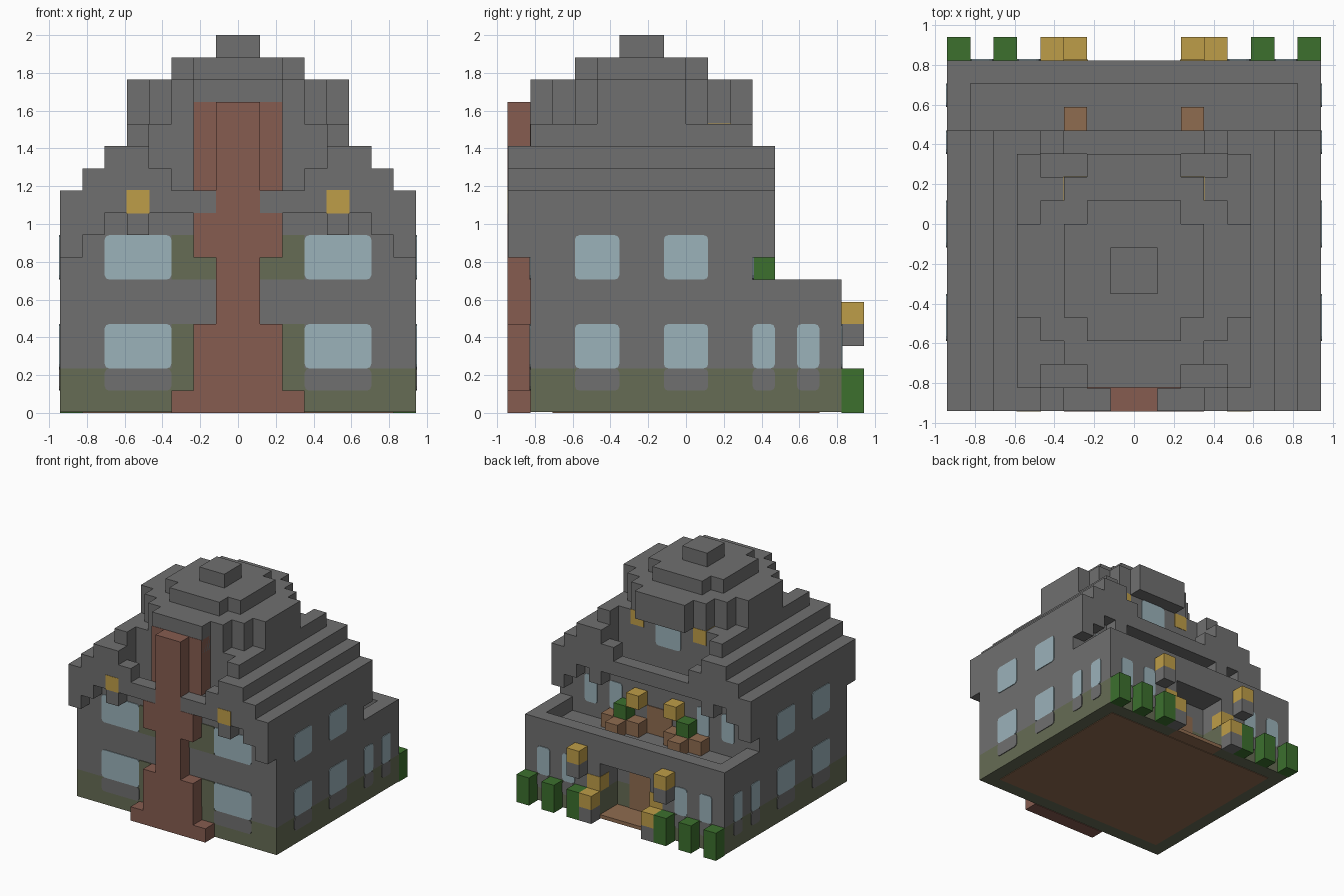
import bpy, bmesh
from mathutils import Vector

if "Cube" in bpy.data.objects:
    bpy.data.objects.remove(bpy.data.objects["Cube"])

U = 2 / 17      # one block
T = 0.05        # plate thickness in blocks
E = 0.025       # accents stand slightly proud


def material(name, rgb):
    m = bpy.data.materials.new(name)
    m.use_nodes = True
    m.diffuse_color = (*rgb, 1)
    bsdf = next(n for n in m.node_tree.nodes if n.type == 'BSDF_PRINCIPLED')
    bsdf.inputs["Base Color"].default_value = (*rgb, 1)
    return m


STONE = material("grey stone", (0.162, 0.162, 0.162))
GLASS = material("pale blue glass", (0.328, 0.445, 0.491))
BRICK = material("red brick", (0.238, 0.107, 0.08))
MOSS = material("mossy stone", (0.133, 0.15, 0.089))
GOLD = material("lantern gold", (0.515, 0.337, 0.065))
LEAF = material("leaf green", (0.045, 0.162, 0.027))
WOOD = material("brown wood", (0.275, 0.15, 0.08))


def part(name, mat, boxes, mirror=False, grow=0, rounded=False):
    """Join boxes (x0, x1, y0, y1, z0, z1 in blocks) into one object."""
    bm = bmesh.new()
    if mirror:
        boxes = boxes + [(-b[1], -b[0], *b[2:]) for b in boxes]
    for b in boxes:
        lo = Vector(b[0::2]) - Vector((grow,) * 3)
        hi = Vector(b[1::2]) + Vector((grow,) * 3)
        lo.z = max(lo.z, 0)
        size = hi - lo
        verts = bmesh.ops.create_cube(bm, size=1)["verts"]
        for v in verts:
            v.co = [((lo[i] + hi[i]) / 2 + v.co[i] * size[i]) * U for i in range(3)]
        if rounded:
            thin = min(range(3), key=lambda i: size[i])
            edges = {e for v in verts for e in v.link_edges
                     if abs((e.verts[0].co - e.verts[1].co)[thin]) > 0.001}
            bmesh.ops.bevel(bm, geom=list(edges), offset=0.2 * U, segments=2,
                            profile=0.5, affect='EDGES')
    mesh = bpy.data.meshes.new(name)
    bm.to_mesh(mesh)
    bm.free()
    mesh.materials.append(mat)
    bpy.context.collection.objects.link(bpy.data.objects.new(name, mesh))


def disc(halves, z0, z1, y=-2, skip_last=False):
    """Blocky round layer: one row pair per half width."""
    out = []
    for d, h in enumerate(halves):
        if not (skip_last and d == len(halves) - 1):
            out.append((-h, h, y + d, y + d + 1, z0, z1))
            out.append((-h, h, y - d - 1, y - d, z0, z1))
    return out


# Ground floor, walls and terrace block with a recessed porch
part("floor", WOOD, [(-7, 7, -6, 6, 0, 0.06)])
part("plinth", MOSS, [(-8, 8, -7, 5, 0.04, 2)])
part("plinth_back", MOSS, [(2, 8, 5, 7, 0.04, 2)], mirror=True)
part("main_walls", STONE, [(-8, 8, -7, 3, 2, 9)])
part("terrace_block", STONE, [(-8, 8, 3, 5, 2, 5), (-2, 2, 5, 7, 4, 5)])
part("terrace_wings", STONE, [(2, 8, 5, 7, 2, 5)], mirror=True)
part("parapet", STONE, [(-8, 8, 6, 7, 5, 6), (-8, -7, 3, 6, 5, 6), (7, 8, 3, 6, 5, 6)])
part("porch_floor", WOOD, [(-2, 2, 5, 7, 0.04, 0.3)])
part("porch_doors", WOOD, [(-1, 1, 5, 5 + T, 0.3, 3)])
part("terrace_door", WOOD, [(-1, 1, 3, 3 + T, 5, 7)])

# Stepped roof slopes
steps = [(7 - i, 8 - i, -7, 3, 9, 10 + i) for i in range(4)]
part("roof_slopes", STONE, steps + [(3, 4, -6, 2, 9, 13)], mirror=True)

# Jagged gable trims, front and back: bottom and top of each column
trim = [(7, 10), (8, 11), (9, 12), (8, 12), (9, 11), (9, 10), (9, 10), (9, 10)]
for name, y in (("front_gable_trim", -8), ("back_gable_trim", 3)):
    part(name, STONE, [(7 - i, 8 - i, y, y + 1, lo, hi)
                       for i, (lo, hi) in enumerate(trim)], mirror=True)

# Round tower rising out of the roof
ROUND = (5, 5, 4, 3, 2)
part("tower_base", STONE, disc(ROUND, 9, 13, skip_last=True))
part("tower_drum", STONE, disc(ROUND, 13, 15))
part("tower_cap", STONE, disc((3, 3, 2), 15, 16))
part("tower_finial", STONE, disc((1,), 16, 17))

# Brick chimney on the front, wide and narrow stages
stages = [(3, 0, 1), (2, 1, 4), (1, 4, 7), (2, 7, 9), (1, 9, 14)]
part("chimney", BRICK, [(-w, w, -8 - E, -7, a, b) for w, a, b in stages])
part("chimney_back", BRICK, [(-2, 2, -7 - E, -6, 10, 14)])

# Moss and bare stone patches on the walls
part("moss_patches", MOSS, [(2, 3, -7 - T, -7, 2, 4), (1, 3, -7 - T, -7, 6, 8)], mirror=True)
sills = [(3, 6, -7 - T, -7, 1, 2)]
sills += [(8, 8 + T, y, y + w, 1, 2) for y, w in ((-5, 2), (-1, 2), (3, 1), (5, 1))]
sills += [(x, x + 1, 7, 7 + T, 1, 2) for x in (4, 6)]
part("window_sills", STONE, sills, mirror=True, rounded=True)

# Windows
panes = []
for z in (2, 6):
    panes.append((3, 6, -7 - T, -7, z, z + 2))
    panes += [(8, 8 + T, y, y + 2, z, z + 2) for y in (-5, -1)]
panes += [(8, 8 + T, y, y + 1, 2, 4) for y in (3, 5)]
panes += [(x, x + 1, 7, 7 + T, 2, 4) for x in (4, 6)]
panes += [(x, x + 1, 3, 3 + T, 6, 8) for x in (3, 5)]
part("windows", GLASS, panes, mirror=True, rounded=True)
part("tower_window", GLASS, [(-1, 1, 2, 2 + T, 11, 13)], rounded=True)

# Lanterns
part("gable_lanterns", GOLD, [(4, 5, -8, -7, 9, 10)], mirror=True, grow=E)
part("tower_lanterns", GOLD, [(2, 3, 1, 2, 12, 13)], mirror=True, grow=E)
part("terrace_lanterns", GOLD, [(1, 2, 3, 4, 7, 8)], mirror=True)
part("porch_lanterns", GOLD, [(3, 4, 7, 8, 4, 5), (2, 3, 7, 8, 1, 2)], mirror=True)
part("doorway_lanterns", GOLD, [(2, 3, 6, 7, 2, 3)], mirror=True, grow=E)
part("lantern_blocks", STONE, [(3, 4, 7, 8, 3, 4), (2, 3, 7, 8, 0, 1)], mirror=True)

# Hedges and terrace planters
part("hedges", LEAF, [(x, x + 1, 7, 8, 0, 2) for x in (3, 5, 7)], mirror=True)
part("planter_boxes", WOOD, [(1, 4, 3, 4, 5, 6), (2, 3, 4, 5, 5, 6)], mirror=True)
part("planter_shrubs", LEAF, [(2, 3, 3, 4, 6, 7)], mirror=True)
